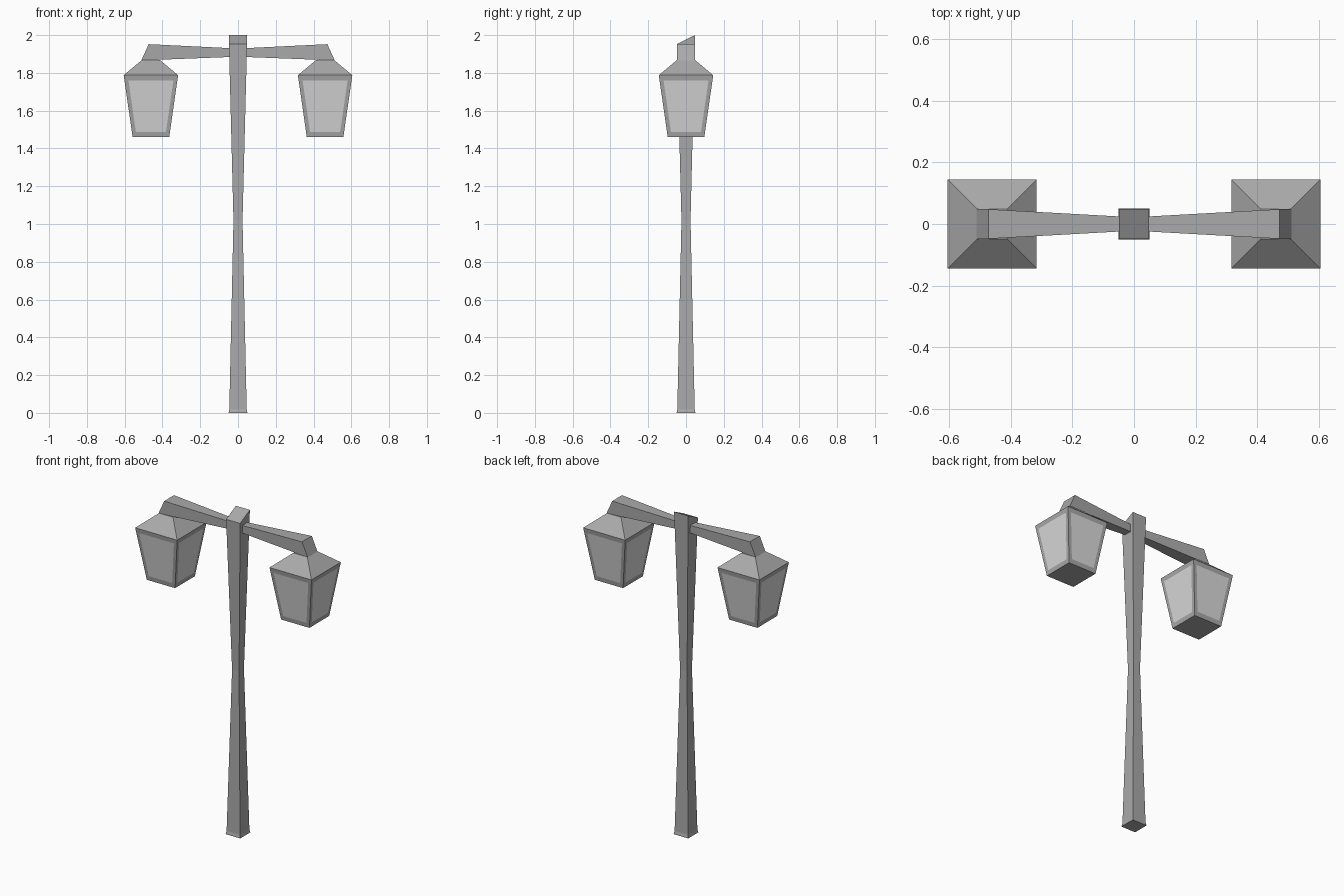
import bpy, bmesh
from mathutils import Vector

cube = bpy.data.objects.get("Cube")
if cube:
    bpy.data.objects.remove(cube, do_unlink=True)


def material(name, value):
    mat = bpy.data.materials.new(name)
    mat.use_nodes = True
    color = (value, value, value, 1)
    mat.diffuse_color = color
    bsdf = next(n for n in mat.node_tree.nodes if n.type == 'BSDF_PRINCIPLED')
    bsdf.inputs["Base Color"].default_value = color
    return mat


METAL = material("grey metal", 0.40)
GLASS = material("pale glass", 0.70)


def loft(rings):
    """Skin a closed solid through four-cornered rings."""
    bm = bmesh.new()
    loops = [[bm.verts.new(p) for p in ring] for ring in rings]
    for a, b in zip(loops, loops[1:]):
        for i in range(4):
            j = (i + 1) % 4
            bm.faces.new((a[i], a[j], b[j], b[i]))
    bm.faces.new(loops[0])
    bm.faces.new(loops[-1])
    bmesh.ops.recalc_face_normals(bm, faces=bm.faces)
    return bm


def finish(name, bm, *mats):
    mesh = bpy.data.meshes.new(name)
    bm.to_mesh(mesh)
    bm.free()
    for mat in mats:
        mesh.materials.append(mat)
    obj = bpy.data.objects.new(name, mesh)
    bpy.context.collection.objects.link(obj)


def square(half, z, x=0, rise=0):
    """Level square ring; rise lifts its back edge."""
    return [(x - half, -half, z), (x + half, -half, z),
            (x + half, half, z + rise), (x - half, half, z + rise)]


def arm_end(side, x_top, x_bottom, half, z_bottom, z_top):
    return [(side * x_bottom, -half, z_bottom), (side * x_bottom, half, z_bottom),
            (side * x_top, half, z_top), (side * x_top, -half, z_top)]


# Waisted post with a slanted top
finish("post", loft([square(0.05, 0), square(0.046, 0.02), square(0.024, 1.02),
                     square(0.048, 1.953, rise=0.047)]), METAL)

for side, label in ((1, "left"), (-1, "right")):
    # Flared arm with a raked outer end
    finish(label + "_arm", loft([arm_end(side, 0.02, 0.02, 0.023, 1.885, 1.93),
                                 arm_end(side, 0.473, 0.512, 0.048, 1.866, 1.952)]), METAL)

    # Lantern body and roof, with glass panes inset in the four sides
    bm = loft([square(0.097, 1.46, side * 0.461), square(0.144, 1.788, side * 0.461),
               square(0.048, 1.868, side * 0.461)])
    sides = [f for f in bm.faces
             if abs(f.normal.z) < 0.5]
    bmesh.ops.inset_individual(bm, faces=sides, thickness=0.002)
    for pane in sides:
        pane.material_index = 1
        middle = sum((v.co for v in pane.verts), Vector()) / 4
        for v in pane.verts:
            v.co = middle + (v.co - middle) * 0.835
    finish(label + "_lantern", bm, METAL, GLASS)
